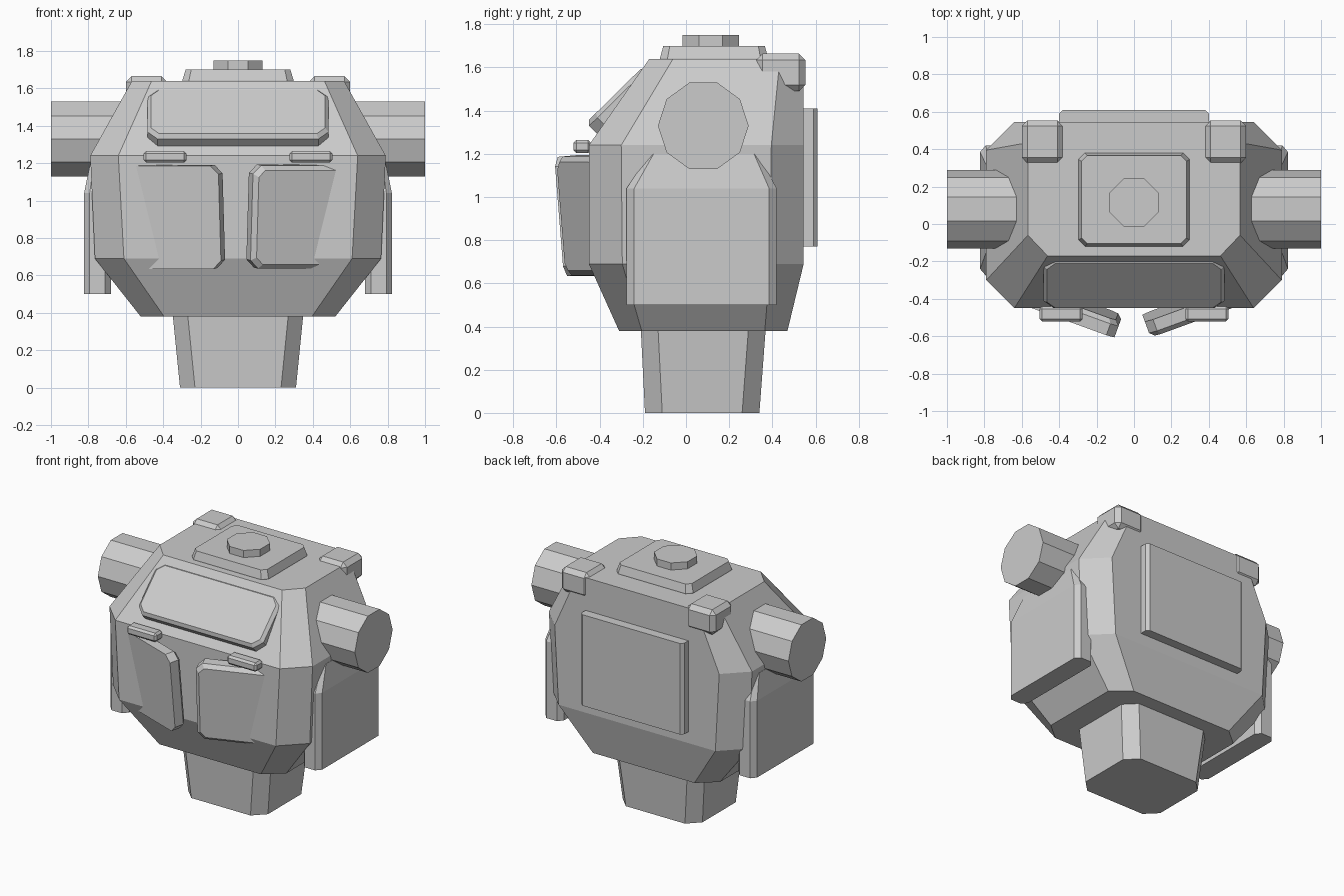
import bpy, bmesh, math
from mathutils import Matrix, Vector

if "Cube" in bpy.data.objects:
    bpy.data.objects.remove(bpy.data.objects["Cube"])


def finish(name, bm, matrix=None):
    if matrix is not None:
        bm.transform(matrix)
    bmesh.ops.recalc_face_normals(bm, faces=bm.faces)
    me = bpy.data.meshes.new(name)
    bm.to_mesh(me)
    bm.free()
    ob = bpy.data.objects.new(name, me)
    bpy.context.collection.objects.link(ob)
    return ob


def loft(name, rings, matrix=None):
    """Stack chamfered rectangles: each ring is (x0, x1, y0, y1, cx, cy, z)."""
    bm = bmesh.new()
    loops = []
    for x0, x1, y0, y1, cx, cy, z in rings:
        pts = [(x0 + cx, y0), (x1 - cx, y0), (x1, y0 + cy), (x1, y1 - cy),
               (x1 - cx, y1), (x0 + cx, y1), (x0, y1 - cy), (x0, y0 + cy)]
        loops.append([bm.verts.new((x, y, z)) for x, y in pts])
    for a, b in zip(loops, loops[1:]):
        for i in range(8):
            j = (i + 1) % 8
            bm.faces.new((a[i], a[j], b[j], b[i]))
    bm.faces.new(loops[0][::-1])
    bm.faces.new(loops[-1])
    return finish(name, bm, matrix)


def box(name, lo, hi, bevel):
    bm = bmesh.new()
    bmesh.ops.create_cube(bm, size=1)
    lo, hi = Vector(lo), Vector(hi)
    for v in bm.verts:
        v.co = (lo + hi) / 2 + v.co * (hi - lo)
    bmesh.ops.bevel(bm, geom=bm.edges[:], offset=bevel, segments=1,
                    profile=0.5, affect='EDGES')
    return finish(name, bm)


def prism(name, sides, r, depth, matrix):
    bm = bmesh.new()
    bmesh.ops.create_cone(bm, cap_ends=True, segments=sides,
                          radius1=r, radius2=r, depth=depth)
    return finish(name, bm, matrix)


def frame(origin, u, v):
    """Matrix placing local x on u, local y on v, local z on their normal."""
    u, v = Vector(u).normalized(), Vector(v)
    n = u.cross(v).normalized()
    v = n.cross(u)
    m = Matrix((u, v, n)).transposed().to_4x4()
    m.translation = origin
    return m


def plate(name, x0, x1, y0, y1, c, thick, bevel, matrix, bevel_back=False):
    b = bevel
    full = (x0, x1, y0, y1, c, c)
    inset = (x0 + b, x1 - b, y0 + b, y1 - b, c * 0.8, c * 0.8)
    if bevel_back:
        rings = [(*inset, -thick), (*full, b - thick), (*full, 0)]
    else:
        rings = [(*full, -thick), (*full, -b), (*inset, 0)]
    return loft(name, rings, matrix)


# Main torso shell
loft("torso", [
    (-.52, .52, -.31, .47, .125, .105, .38),
    (-.765, .765, -.45, .545, .155, .155, .69),
    (-.79, .79, -.45, .545, .15, .15, 1.24),
    (-.567, .567, -.17, .545, .105, .11, 1.64)])

# Waist block
loft("waist", [
    (-.31, .31, -.19, .34, .08, .08, 0),
    (-.35, .35, -.21, .37, .08, .08, .40)])

# Top hatch and its cap
loft("hatch", [
    (-.297, .297, -.12, .38, .035, .035, 1.62),
    (-.297, .297, -.12, .38, .035, .035, 1.645),
    (-.28, .28, -.105, .365, .03, .03, 1.70)])
prism("hatch_cap", 8, .141, .07,
      Matrix.Translation((0, .115, 1.715)) @ Matrix.Rotation(math.pi / 8, 4, 'Z'))

# Sloped visor panel
plate("visor", -.485, .485, -.187, .187, .055, .08, .02,
      frame((0, -.33, 1.475), (1, 0, 0), (0, .71, .70)))

# Back panel
loft("back_panel", [
    (-.40, .40, .50, .61, .02, .02, .77),
    (-.40, .40, .50, .61, .02, .02, 1.41)])

# Paired side parts
for side, s in (("right", 1), ("left", -1)):
    mirror = Matrix.Scale(s, 4, (1, 0, 0))

    # Shoulder axle
    prism(side + "_shoulder_axle", 10, .21, .5,
          Matrix.Translation((s * .75, .08, 1.33)) @ Matrix.Rotation(math.pi / 2, 4, 'Y'))

    # Flank armour
    loft(side + "_flank_plate", [
        (.68, .823, -.275, .42, .03, .035, .50),
        (.68, .823, -.275, .42, .03, .035, 1.04),
        (.68, .79, -.17, .335, .02, .02, 1.20)], mirror)

    # Angled chest plate (the left one is bevelled on its rear face)
    a = math.radians(20)
    x = .082 if s > 0 else .098
    plate(side + "_chest_plate", 0, .52, -.277, .277, .045, .09, .025,
          mirror @ frame((x, -.588, .91), (math.cos(a), math.sin(a), 0), (0, -.09, 1)),
          bevel_back=s < 0)

    # Small latch above the chest plate
    xs = sorted((s * .275, s * .505))
    box(side + "_latch", (xs[0], -.522, 1.203), (xs[1], -.44, 1.265), .014)

    # Rear top corner block
    xs = sorted((s * .378, s * .60))
    box(side + "_corner_block", (xs[0], .325, 1.49), (xs[1], .553, 1.665), .03)
